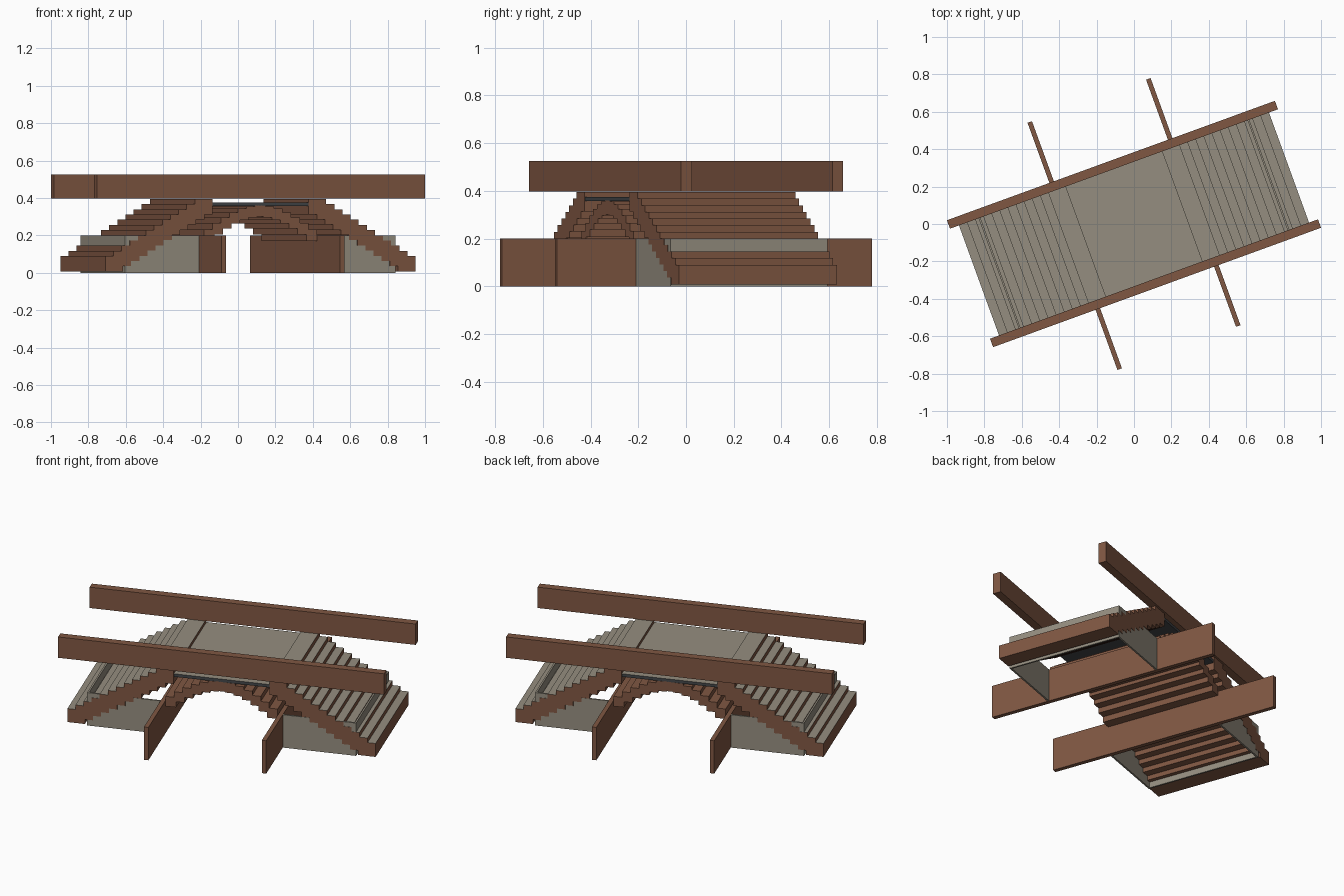
import bpy, bmesh, math
from mathutils import Matrix

if "Cube" in bpy.data.objects:
    bpy.data.objects.remove(bpy.data.objects["Cube"])

TURN = Matrix.Rotation(math.radians(20), 4, 'Z')   # whole bridge sits at an angle


def material(name, rgb):
    m = bpy.data.materials.new(name)
    m.diffuse_color = (*rgb, 1)
    m.use_nodes = True
    m.node_tree.nodes["Principled BSDF"].inputs["Base Color"].default_value = m.diffuse_color
    return m


brown = material("brown_timber", (0.215, 0.095, 0.055))
grey = material("grey_stone", (0.30, 0.27, 0.215))
slate = material("dark_slate", (0.055, 0.06, 0.065))


def blocks(name, boxes, mat, top=None):
    """One object from boxes (u0, u1, v0, v1, z0, z1); optional top-face material."""
    bm = bmesh.new()
    for u0, u1, v0, v1, z0, z1 in boxes:
        m = (Matrix.Translation(((u0 + u1) / 2, (v0 + v1) / 2, (z0 + z1) / 2))
             @ Matrix.Diagonal((abs(u1 - u0), abs(v1 - v0), z1 - z0, 1)))
        bmesh.ops.create_cube(bm, size=1, matrix=m)
    bm.normal_update()
    if top:
        for f in bm.faces:
            f.material_index = 1 if f.normal.z > 0.9 else 0
    bm.transform(TURN)
    me = bpy.data.meshes.new(name)
    bm.to_mesh(me)
    bm.free()
    me.materials.append(mat)
    if top:
        me.materials.append(top)
    ob = bpy.data.objects.new(name, me)
    bpy.context.collection.objects.link(ob)
    return ob


W = 0.35          # half width of the bridge

# Hand rails
for s, side in ((-1, "front"), (1, "back")):
    blocks(side + "_rail", [(-0.933, 0.933, s * 0.313, s * 0.361, 0.398, 0.525)], brown)

# Flat deck between the stairs
blocks("deck", [(-0.35, 0.35, -W, W, 0.357, 0.375)], slate, grey)

# Arch of overlapping beams under the deck
arch = []
for i in range(-6, 7):
    u = i * 0.0485
    z = 0.15 + 0.15 * math.cos(math.pi / 2 * u / 0.32)
    arch.append((u - 0.03, u + 0.03, -W, W, z, z + 0.06))
blocks("arch", arch, brown)

for s, side in ((-1, "left"), (1, "right")):
    # Stairs of overlapping beams with stone treads
    steps = []
    for i in range(12):
        u = 0.882 - 0.0462 * i
        z = 0.008 + 0.0277 * i
        steps.append((s * (u - 0.1), s * u, -W - 0.002, W + 0.002, z, z + 0.082))
    blocks(side + "_stairs", steps, brown, grey)

    # Long plank across the inner end of the abutment
    blocks(side + "_pier_plank",
           [(s * 0.3245, s * 0.35, -0.703, 0.703, 0, 0.2)], brown)

    # Open abutment: two side walls and an end wall
    blocks(side + "_abutment", [
        (s * 0.35, s * 0.77, -W, -W + 0.01, 0, 0.2),
        (s * 0.35, s * 0.77, W - 0.01, W, 0, 0.2),
        (s * 0.76, s * 0.77, -W + 0.01, W - 0.01, 0, 0.2)], grey)
